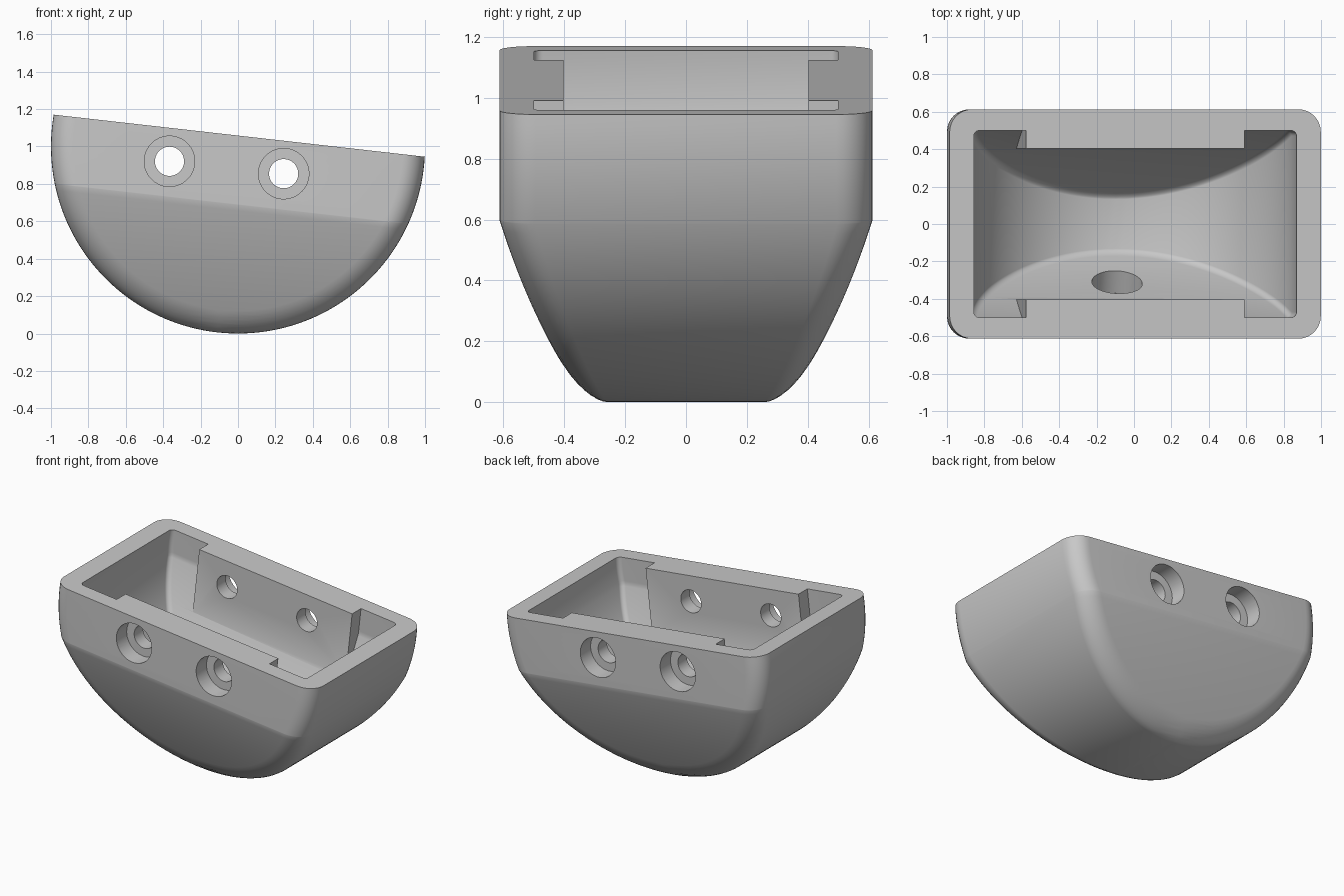
import bpy, bmesh, math
from mathutils import Matrix, Vector

TILT = math.atan(0.1133)      # slope of the open rim
RIM = 0.058                   # rim height above the round axis
TAPER = 0.3                   # inward slope where the long walls start to curve

old = bpy.data.objects.get("Cube")
if old:
    bpy.data.objects.remove(old, do_unlink=True)

grey = bpy.data.materials.new("plain_grey")
grey.use_nodes = True
COLOUR = (0.58, 0.58, 0.58, 1)
grey.diffuse_color = COLOUR
grey.node_tree.nodes["Principled BSDF"].inputs["Base Color"].default_value = COLOUR


def make_object(name, bm):
    bmesh.ops.recalc_face_normals(bm, faces=bm.faces)
    mesh = bpy.data.meshes.new(name)
    bm.to_mesh(mesh)
    bm.free()
    mesh.materials.append(grey)
    obj = bpy.data.objects.new(name, mesh)
    bpy.context.collection.objects.link(obj)
    return obj


def half_round(name, radius, fillet, width, kink, bend, top, steps=44, corner=8):
    """Half drum with curved long walls and rounded edges, lofted in layers."""
    start = math.acos(-top / radius)
    levels = [-radius * math.cos(start * i / steps) for i in range(steps + 1)]
    levels = sorted(levels + [kink])
    bm = bmesh.new()
    rings = []
    for v in levels:
        below = max(0, kink - v)
        wall = width - TAPER * below - bend * below ** 2
        inset = fillet * (1 - 0.36 * (v / radius) ** 2)
        quarter = []
        for k in range(corner + 1):
            depth = fillet * (1 - math.cos(math.pi / 2 * k / corner))
            depth = min(depth, radius - abs(v))
            x = math.sqrt(max(0, (radius - depth) ** 2 - v * v))
            y = wall - inset * (1 - math.sqrt(max(0, 1 - (1 - depth / fillet) ** 2)))
            quarter.append((x, y))
        back = quarter[::-1]
        ring = (quarter + [(-x, y) for x, y in back]
                + [(-x, -y) for x, y in quarter] + [(x, -y) for x, y in back])
        rings.append([bm.verts.new((x, y, v)) for x, y in ring])
    n = len(rings[0])
    for low, high in zip(rings, rings[1:]):
        for i in range(n):
            j = (i + 1) % n
            bm.faces.new((low[i], low[j], high[j], high[i]))
    bm.faces.new(rings[-1])
    bmesh.ops.remove_doubles(bm, verts=bm.verts, dist=0.0001)
    return make_object(name, bm)


def cylinder(name, radius, centre, direction, length):
    bm = bmesh.new()
    turn = Vector((0, 0, 1)).rotation_difference(Vector(direction)).to_matrix().to_4x4()
    bmesh.ops.create_cone(bm, cap_ends=True, segments=48, radius1=radius, radius2=radius,
                          depth=length, matrix=Matrix.Translation(centre) @ turn)
    return make_object(name, bm)


def box(name, centre, size):
    bm = bmesh.new()
    bmesh.ops.create_cube(bm, size=1, matrix=Matrix.Translation(centre)
                          @ Matrix.Diagonal((*size, 1)))
    return make_object(name, bm)


def cut(target, tool):
    mod = target.modifiers.new("cut", "BOOLEAN")
    mod.operation, mod.solver, mod.object = "DIFFERENCE", "EXACT", tool
    bpy.context.view_layer.update()
    graph = bpy.context.evaluated_depsgraph_get()
    mesh = bpy.data.meshes.new_from_object(target.evaluated_get(graph))
    target.modifiers.clear()
    target.data = mesh
    bpy.data.objects.remove(tool, do_unlink=True)


# Outer shell, and the hollow that is taken out of it
shell = half_round("hollow_half_round_shell", 1.0, 0.12, 0.613, -0.31, 0.16, RIM)
hollow = half_round("hollow", 0.87, 0.03, 0.5, -0.12, 0.22, RIM + 0.04)

# Thick pads left standing inside the long walls
for side in (-1, 1):
    cut(hollow, box("pad", (0, side * 0.603, 0), (1.176, 0.4, 1.0)))
cut(shell, hollow)

# Screw holes through both long walls, with counterbores outside
for u, v in ((-0.355, -0.12), (0.259, -0.117)):
    cut(shell, cylinder("screw_hole", 0.078, (u, 0, v), (0, 1, 0), 1.6))
    for side in (-1, 1):
        cut(shell, cylinder("counterbore", 0.135, (u, side * 0.6, v), (0, 1, 0), 0.2))

# Blind round recess in the sloping front wall of the hollow
normal = Vector((0, -1, -0.5)).normalized()
cut(shell, cylinder("recess", 0.135, (-0.025, -0.305, -0.58), normal, 0.28))

# Tip the rim and stand the shell on the ground
shell.data.transform(Matrix.Translation((0, 0, 1)) @ Matrix.Rotation(TILT, 4, "Y"))
shell.data.materials.clear()
shell.data.materials.append(grey)
for face in shell.data.polygons:
    face.material_index = 0

bpy.ops.object.select_all(action="DESELECT")
shell.select_set(True)
bpy.context.view_layer.objects.active = shell
bpy.ops.object.shade_smooth_by_angle(angle=math.radians(30))
